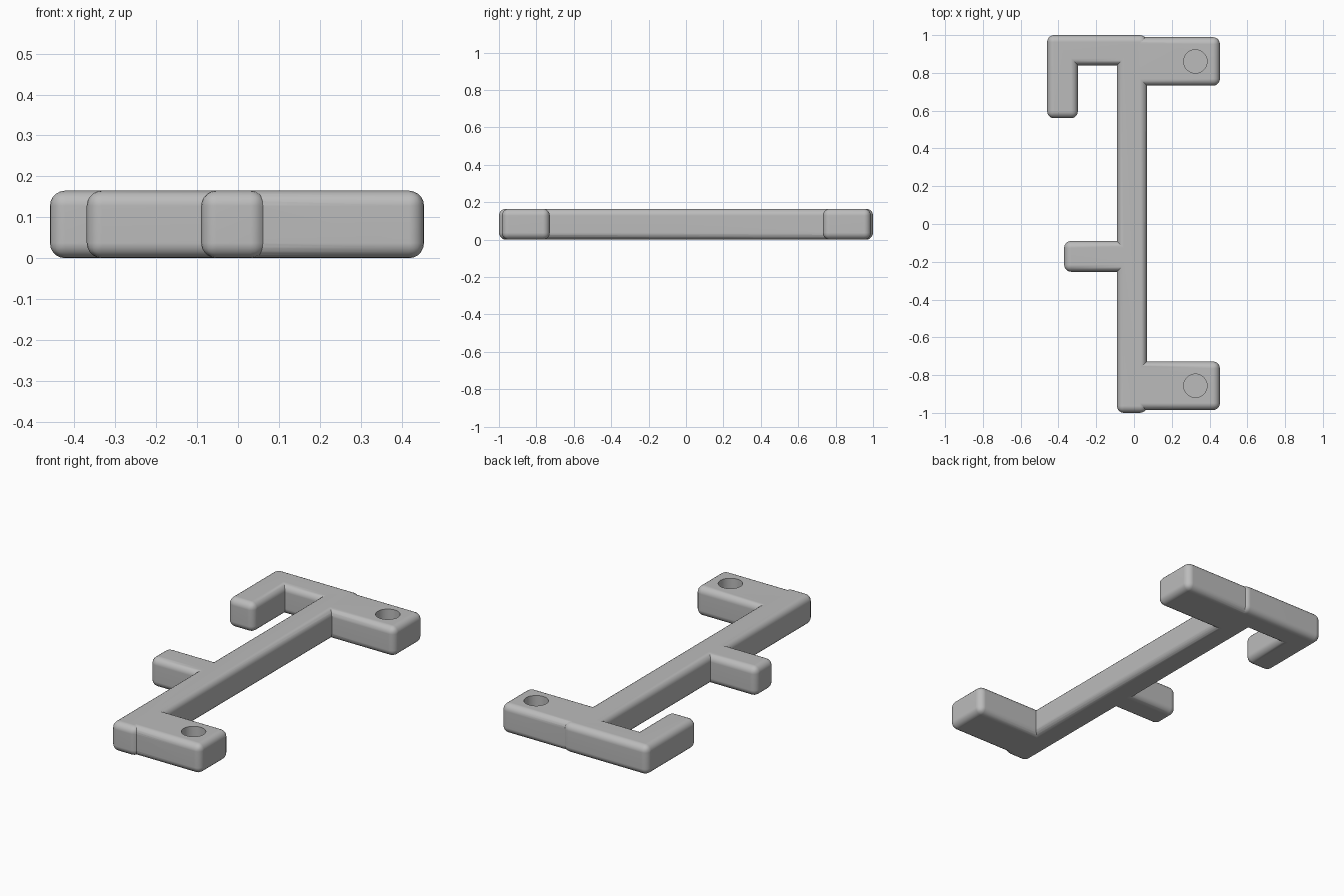
import bpy, bmesh, math

if "Cube" in bpy.data.objects:
    bpy.data.objects.remove(bpy.data.objects["Cube"])

R = 0.037      # edge rounding radius
H = 0.165      # overall thickness

grey = bpy.data.materials.new("grey plastic")
grey.diffuse_color = (0.5, 0.5, 0.5, 1)
grey.use_nodes = True
grey.node_tree.nodes["Principled BSDF"].inputs["Base Color"].default_value = grey.diffuse_color


def rounded_plate(name, outline):
    """Extrude a counter-clockwise outline and round all convex edges."""
    bm = bmesh.new()
    n = len(outline)
    low = [bm.verts.new((x, y, 0)) for x, y in outline]
    high = [bm.verts.new((x, y, H)) for x, y in outline]
    bm.faces.new(low[::-1])
    bm.faces.new(high)
    for i in range(n):
        j = (i + 1) % n
        bm.faces.new((low[i], low[j], high[j], high[i]))
    bm.normal_update()
    edges = [e for e in bm.edges if e.is_convex]
    bmesh.ops.bevel(bm, geom=edges, offset=R, offset_type='OFFSET',
                    segments=5, profile=0.5, affect='EDGES')
    bmesh.ops.recalc_face_normals(bm, faces=bm.faces)
    mesh = bpy.data.meshes.new(name)
    bm.to_mesh(mesh)
    bm.free()
    mesh.materials.append(grey)
    obj = bpy.data.objects.new(name, mesh)
    bpy.context.collection.objects.link(obj)
    return obj


def combine(obj, other, operation):
    """Apply a boolean and remove the other object."""
    bpy.context.view_layer.objects.active = obj
    mod = obj.modifiers.new("combine", 'BOOLEAN')
    mod.operation = operation
    mod.solver = 'EXACT'
    mod.object = other
    bpy.ops.object.modifier_apply(modifier=mod.name)
    bpy.data.objects.remove(other)


# Long bar with the hook at the back and the short peg on the left
bracket = rounded_plate("bracket", [
    (-0.09, -1), (0.068, -1), (0.068, 1), (-0.46, 1), (-0.46, 0.56),
    (-0.297, 0.56), (-0.297, 0.84), (-0.09, 0.84), (-0.09, -0.09),
    (-0.37, -0.09), (-0.37, -0.253), (-0.09, -0.253)])

# Mounting pads at both ends, each with a blind round hole
for y0, y1 in ((-0.985, -0.728), (0.732, 0.989)):
    pad = rounded_plate("mounting_pad",
                        [(-0.02, y0), (0.455, y0), (0.455, y1), (-0.02, y1)])
    combine(bracket, pad, 'UNION')
    bpy.ops.mesh.primitive_cylinder_add(
        vertices=48, radius=0.062, depth=0.2,
        location=(0.325, (y0 + y1) / 2, 0.055 + 0.1))
    cutter = bpy.context.object
    cutter.name = "hole_cutter"
    cutter.hide_render = True
    cutter.data.materials.append(grey)
    combine(bracket, cutter, 'DIFFERENCE')

# Smooth roundings, flat main faces
bpy.ops.object.select_all(action='DESELECT')
bracket.select_set(True)
bpy.context.view_layer.objects.active = bracket
bpy.ops.object.shade_smooth_by_angle(angle=math.radians(30))
weighted = bracket.modifiers.new("flat faces", 'WEIGHTED_NORMAL')
weighted.keep_sharp = True
